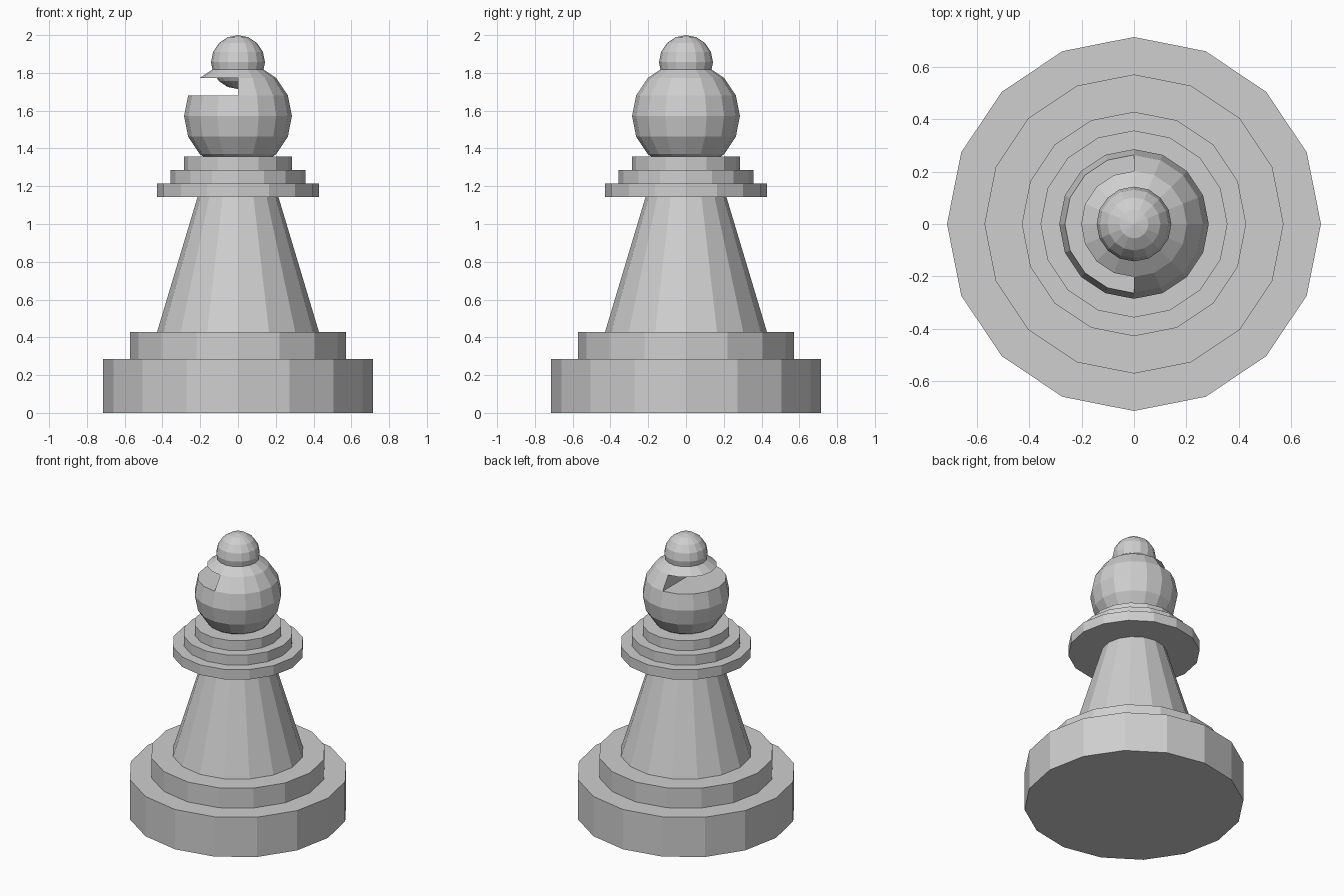
import bpy, bmesh, math

if "Cube" in bpy.data.objects:
    bpy.data.objects.remove(bpy.data.objects["Cube"], do_unlink=True)

U = 2 / 28          # one modelling step
SIDES = 16

grey = bpy.data.materials.new("plain_grey")
grey.use_nodes = True
colour = (0.62, 0.62, 0.62, 1)
grey.diffuse_color = colour
grey.node_tree.nodes["Principled BSDF"].inputs["Base Color"].default_value = colour


def finish(bm, name, z):
    """Turn a bmesh into a flat shaded object at height z."""
    bmesh.ops.recalc_face_normals(bm, faces=bm.faces)
    mesh = bpy.data.meshes.new(name)
    bm.to_mesh(mesh)
    bm.free()
    mesh.materials.append(grey)
    obj = bpy.data.objects.new(name, mesh)
    obj.location.z = z
    bpy.context.collection.objects.link(obj)
    return obj


def drum(name, bottom, top, r_bottom, r_top):
    bm = bmesh.new()
    bmesh.ops.create_cone(bm, cap_ends=True, segments=SIDES, radius1=r_bottom * U,
                          radius2=r_top * U, depth=(top - bottom) * U)
    finish(bm, name, (bottom + top) / 2 * U)


def ball(radius):
    bm = bmesh.new()
    bmesh.ops.create_uvsphere(bm, u_segments=SIDES, v_segments=8, radius=radius * U)
    return bm


# Stepped base, tapered body and collar discs
drum("base", 0, 4, 10, 10)
drum("base_step", 4, 6, 8, 8)
drum("body", 6, 16, 6, 3)
drum("collar_lower", 16, 17, 6, 6)
drum("collar_middle", 17, 18, 5, 5)
drum("collar_upper", 18, 19, 4, 4)

# Head with a slot cut halfway through one band
bm = ball(4)
low, high = (4 * U * math.sin(math.radians(a)) for a in (22.5, 45))
band = [f for f in bm.faces
        if low < f.calc_center_median().z < high and f.calc_center_median().x < 0]
bmesh.ops.delete(bm, geom=band, context='FACES')
ends = []
for z in (low, high):
    rim = [v for v in bm.verts if abs(v.co.z - z) < 1e-4 and v.co.x < 1e-4]
    rim.sort(key=lambda v: v.co.y)
    bm.faces.new(rim)                       # slot floor and ceiling
    ends.append((rim[0], rim[-1]))
(a, b), (c, d) = ends
bm.faces.new((a, b, d, c))                  # slot back wall
finish(bm, "head", 22 * U)

# Small ball on top
finish(ball(2), "finial", 26 * U)
